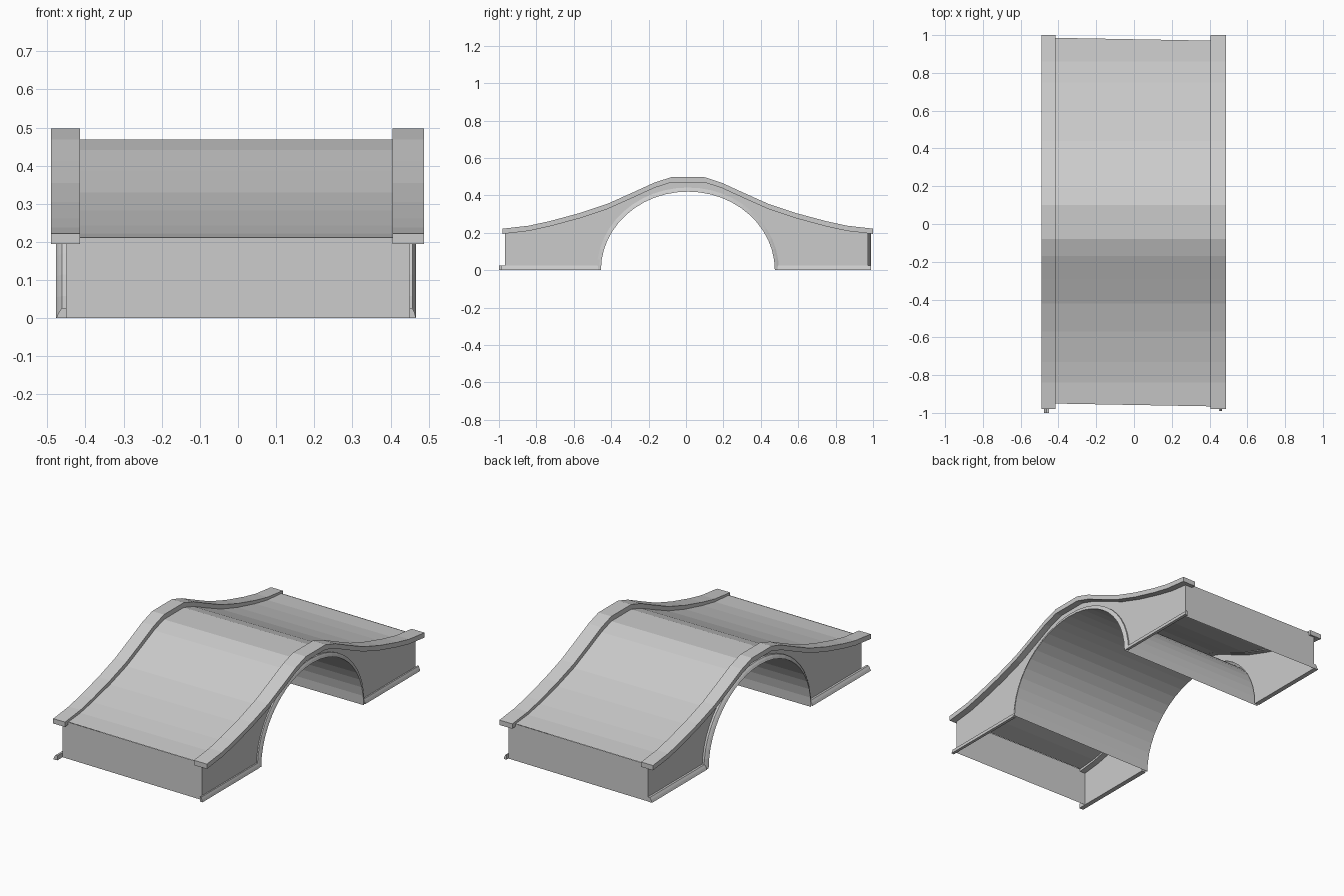
import bpy, bmesh, math

cube = bpy.data.objects.get("Cube")
if cube:
    bpy.data.objects.remove(cube, do_unlink=True)

stone = bpy.data.materials.new("light_grey_stone")
stone.use_nodes = True
GREY = (0.6, 0.6, 0.6, 1)
stone.diffuse_color = GREY
stone.node_tree.nodes["Principled BSDF"].inputs["Base Color"].default_value = GREY

CY = 0.01        # middle of the span
WALL = 0.45      # half width of the body
SKEW = -0.018    # the end walls run slightly out of square
END = 0.97       # half length of the body

# Half profile of the parapet top, from the end to the crest
HALF = [(0.99, 0.222), (0.85, 0.238), (0.74, 0.262), (0.58, 0.305), (0.43, 0.355),
        (0.3, 0.413), (0.18, 0.468), (0.09, 0.497)]


def top_z(d):
    """Parapet height at distance d from the middle."""
    d = abs(d)
    for (a, za), (b, zb) in zip(HALF, HALF[1:]):
        if d >= b:
            return zb + (za - zb) * (d - b) / (a - b)
    return HALF[-1][1]


def stations(end):
    side = [min(y, end) for y, z in HALF]
    return [-y for y in side] + side[::-1]


def arch(off, steps=24):
    """Points of the arch opening, widened by off."""
    return [(CY - (0.465 + off) * math.cos(math.pi * i / steps),
             (0.42 + off) * math.sin(math.pi * i / steps)) for i in range(steps + 1)]


def add(name, verts, faces):
    mesh = bpy.data.meshes.new(name)
    mesh.from_pydata(verts, [], faces)
    bm = bmesh.new()
    bm.from_mesh(mesh)
    bmesh.ops.recalc_face_normals(bm, faces=bm.faces)
    bm.to_mesh(mesh)
    bm.free()
    mesh.materials.append(stone)
    ob = bpy.data.objects.new(name, mesh)
    bpy.context.collection.objects.link(ob)
    return ob


def loft(name, rows, closed=False):
    """Skin between rows of points; closed rows also get end caps."""
    n = len(rows[0])
    verts = [p for row in rows for p in row]
    faces = []
    for r in range(len(rows) - 1):
        for i in range(n if closed else n - 1):
            j = (i + 1) % n
            faces.append((r * n + i, r * n + j, (r + 1) * n + j, (r + 1) * n + i))
    if closed:
        faces += [tuple(range(n)), tuple(range(len(verts) - n, len(verts)))]
    return add(name, verts, faces)


# Humped deck between the parapets
deck_rows = []
for d in stations(0.968):
    z = top_z(d) - 0.028 + 0.016 * d * d
    deck_rows.append([(x, CY + d + (SKEW * x if abs(d) > 0.9 else 0), z)
                      for x in (-WALL, WALL)])
loft("deck", deck_rows)

# Vertical walls closing both ends
for name, s in (("front_end_wall", -1), ("back_end_wall", 1)):
    loft(name, [[(x, CY + s * END + SKEW * x, z) for x in (-WALL, WALL)]
                for z in (0, 0.212)])

# Barrel vault under the deck
loft("arch_barrel", [[(-0.477, y, z), (0.467, y, z)] for y, z in arch(0)])

for name, s, inner, outer, lip in (("left", 1, 0.405, 0.488, 0.017),
                                   ("right", -1, 0.415, 0.49, 0.027)):
    # Parapet following the hump
    rows = []
    for d in stations(0.99):
        z = top_z(d)
        low = z - 0.028
        rows.append([(s * inner, CY + d, low), (s * outer, CY + d, low),
                     (s * outer, CY + d, z), (s * inner, CY + d, z)])
    loft(name + "_parapet", rows, closed=True)

    # Side wall with the arch opening
    x = s * WALL
    outline = [(x, CY - END + SKEW * x, 0)]
    outline += [(x, y, z) for y, z in arch(0.012)]
    outline += [(x, CY + END + SKEW * x, 0)]
    outline += [(x, CY + d + (SKEW * x if abs(d) > 0.9 else 0), top_z(d) - 0.02)
                for d in reversed(stations(END))]
    add(name + "_side_wall", outline, [tuple(range(len(outline)))])

    # Flared moulding around the arch and along the foot
    flare = [(0, 0.022), (lip * 0.45, 0.022), (lip * 0.75, 0.012), (lip, 0)]
    loft(name + "_arch_ring",
         [[(s * (WALL + w), y, z) for y, z in arch(h)] for w, h in flare])
    for end, a, b in (("front", -0.99 + 0.01 * (s - 1) / 2, -0.47), ("back", 0.49, 0.99)):
        section = [(s * (WALL + w), h * 1.2) for w, h in flare] + [(s * WALL, 0)]
        loft(name + "_" + end + "_foot_moulding",
             [[(px, y, pz) for px, pz in section] for y in (a, b)], closed=True)
